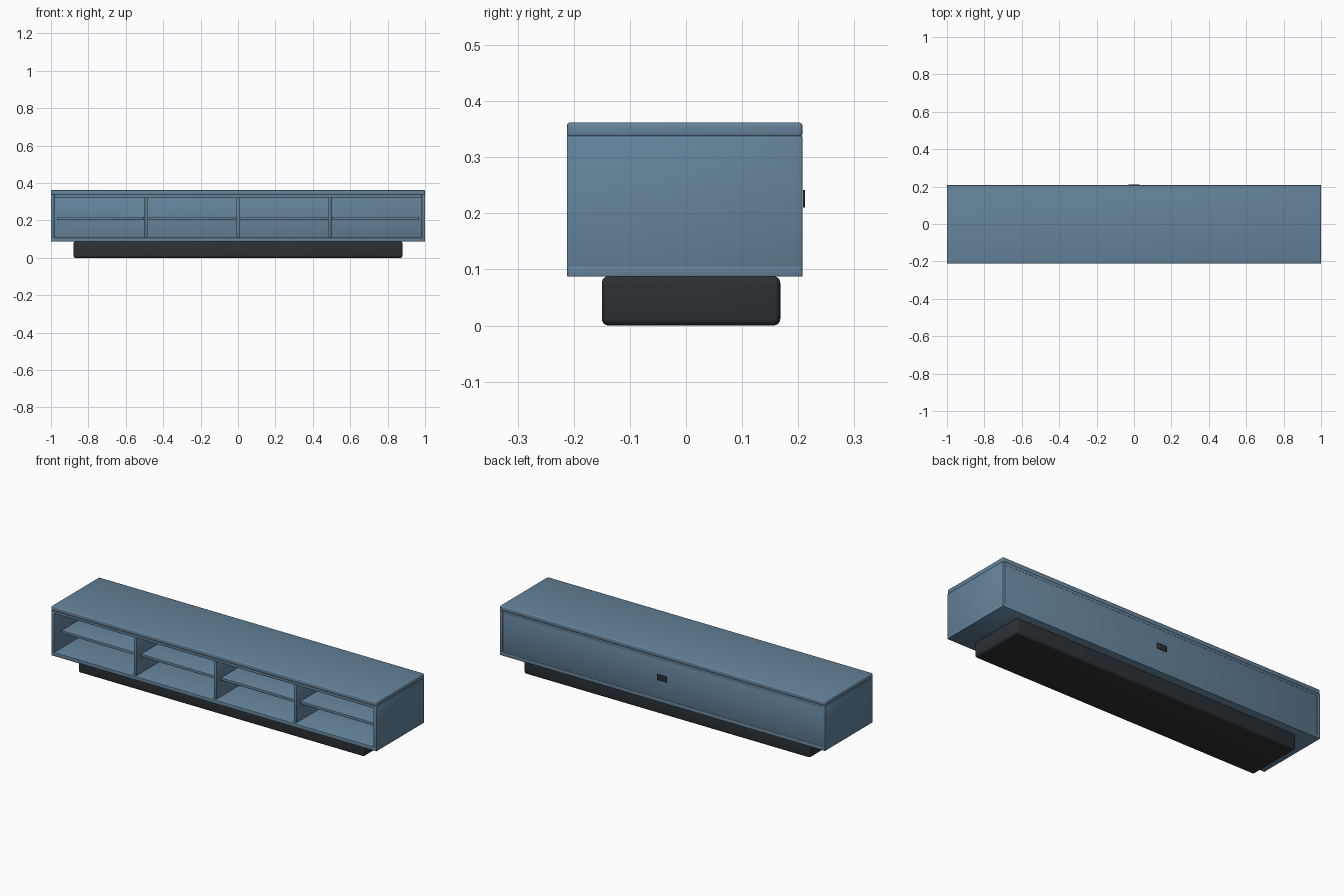
import bpy

if "Cube" in bpy.data.objects:
    bpy.data.objects.remove(bpy.data.objects["Cube"])

FRONT, BACK = -0.2125, 0.2075


def material(name, color):
    m = bpy.data.materials.new(name)
    m.diffuse_color = color
    m.use_nodes = True
    m.node_tree.nodes["Principled BSDF"].inputs["Base Color"].default_value = m.diffuse_color
    return m


blue = material("blue_lacquer", (0.13, 0.23, 0.33, 1))
black = material("black", (0.025, 0.03, 0.035, 1))


def box(name, x, y, z, mat=blue, bevel=0.0015, segments=2):
    """Bevelled box from (min, max) pairs on each axis."""
    bpy.ops.mesh.primitive_cube_add(
        size=1, location=[(a + b) / 2 for a, b in (x, y, z)])
    o = bpy.context.object
    o.name = name
    o.scale = [b - a for a, b in (x, y, z)]
    bpy.ops.object.transform_apply(location=False, rotation=False, scale=True)
    o.data.materials.append(mat)
    mod = o.modifiers.new("soft_edges", "BEVEL")
    mod.width = bevel
    mod.segments = segments
    bpy.ops.object.modifier_apply(modifier=mod.name)
    bpy.ops.object.shade_smooth_by_angle()
    return o


# Recessed plinth
box("plinth", (-0.88, 0.88), (-0.15, 0.168), (0, 0.088), black, 0.012, 4)

# Outer carcass
box("top_board", (-1, 1), (FRONT, BACK), (0.336, 0.362), bevel=0.006, segments=3)
box("under_top_board", (-0.983, 0.983), (FRONT + 0.001, BACK - 0.001), (0.323, 0.338))
box("bottom_board", (-1, 1), (FRONT, BACK), (0.087, 0.108), bevel=0.003)
for side, x in (("left", -1), ("right", 1)):
    inner = x * 0.982
    box(f"{side}_side", (min(x, inner), max(x, inner)), (FRONT, BACK),
        (0.088, 0.338))

# Back panel, slightly recessed
box("back_panel", (-0.982, 0.982), (0.195, BACK - 0.002), (0.107, 0.324), bevel=0.001)

# Upright dividers
for i, x in enumerate((-0.491, 0, 0.491)):
    box(f"divider_{i + 1}", (x - 0.008, x + 0.008), (FRONT + 0.012, 0.197),
        (0.107, 0.324))

# One shelf per bay, set back from the front
for i, x in enumerate((-0.735, -0.246, 0.246, 0.735)):
    box(f"shelf_{i + 1}", (x - 0.233, x + 0.233), (FRONT + 0.042, 0.19),
        (0.203, 0.218))

# Cable outlet cover on the back
box("cable_outlet", (-0.03, 0.03), (0.2085, 0.2125), (0.21, 0.242), black, 0.001)
